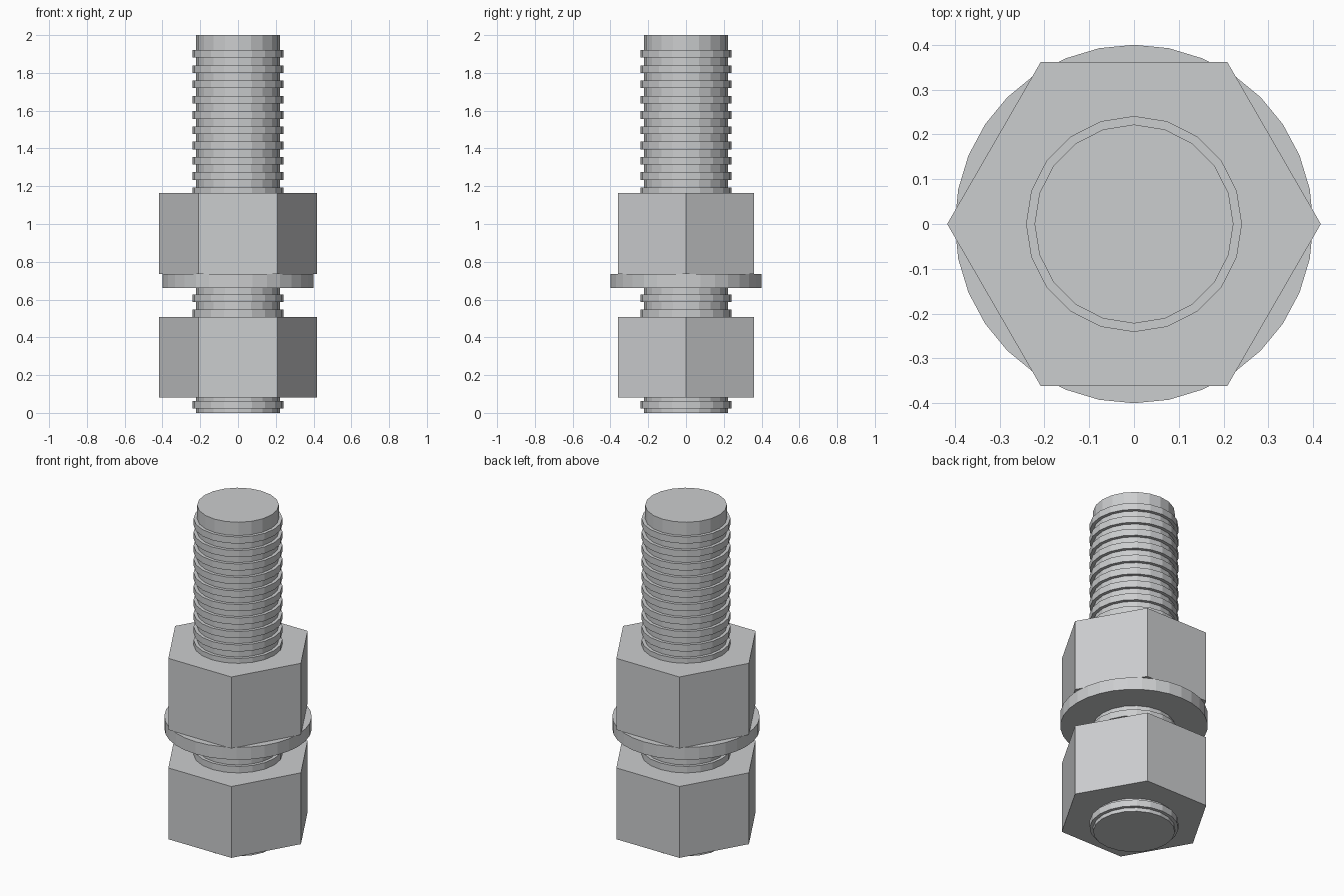
import bpy, bmesh, math

if "Cube" in bpy.data.objects:
    bpy.data.objects.remove(bpy.data.objects["Cube"])

steel = bpy.data.materials.new("steel_grey")
steel.diffuse_color = (0.6, 0.61, 0.62, 1)
steel.use_nodes = True
steel.node_tree.nodes["Principled BSDF"].inputs["Base Color"].default_value = steel.diffuse_color


def prism(bm, radius, z0, z1, sides):
    """Add a capped upright prism with one corner on +x."""
    rings = [[bm.verts.new((radius * math.cos(2 * math.pi * i / sides),
                            radius * math.sin(2 * math.pi * i / sides), z))
              for i in range(sides)] for z in (z0, z1)]
    low, high = rings
    bm.faces.new(low[::-1])
    bm.faces.new(high)
    for i in range(sides):
        j = (i + 1) % sides
        bm.faces.new((low[i], low[j], high[j], high[i]))


def part(name, radius, spans, sides):
    bm = bmesh.new()
    for z0, z1 in spans:
        prism(bm, radius, z0, z1, sides)
    mesh = bpy.data.meshes.new(name)
    bm.to_mesh(mesh)
    bm.free()
    mesh.materials.append(steel)
    bpy.context.collection.objects.link(bpy.data.objects.new(name, mesh))


# Threaded rod: core and evenly spaced thread ridges
part("rod_core", 0.222, [(0, 2)], 20)
pitch = 0.0808
part("thread_ridges", 0.241,
     [(0.022 + pitch * i, 0.062 + pitch * i) for i in range(24)], 20)

# Two hex nuts, with a washer under the upper one
part("lower_nut", 0.417, [(0.081, 0.508)], 6)
part("upper_nut", 0.417, [(0.736, 1.164)], 6)
part("washer", 0.4, [(0.661, 0.735)], 32)
